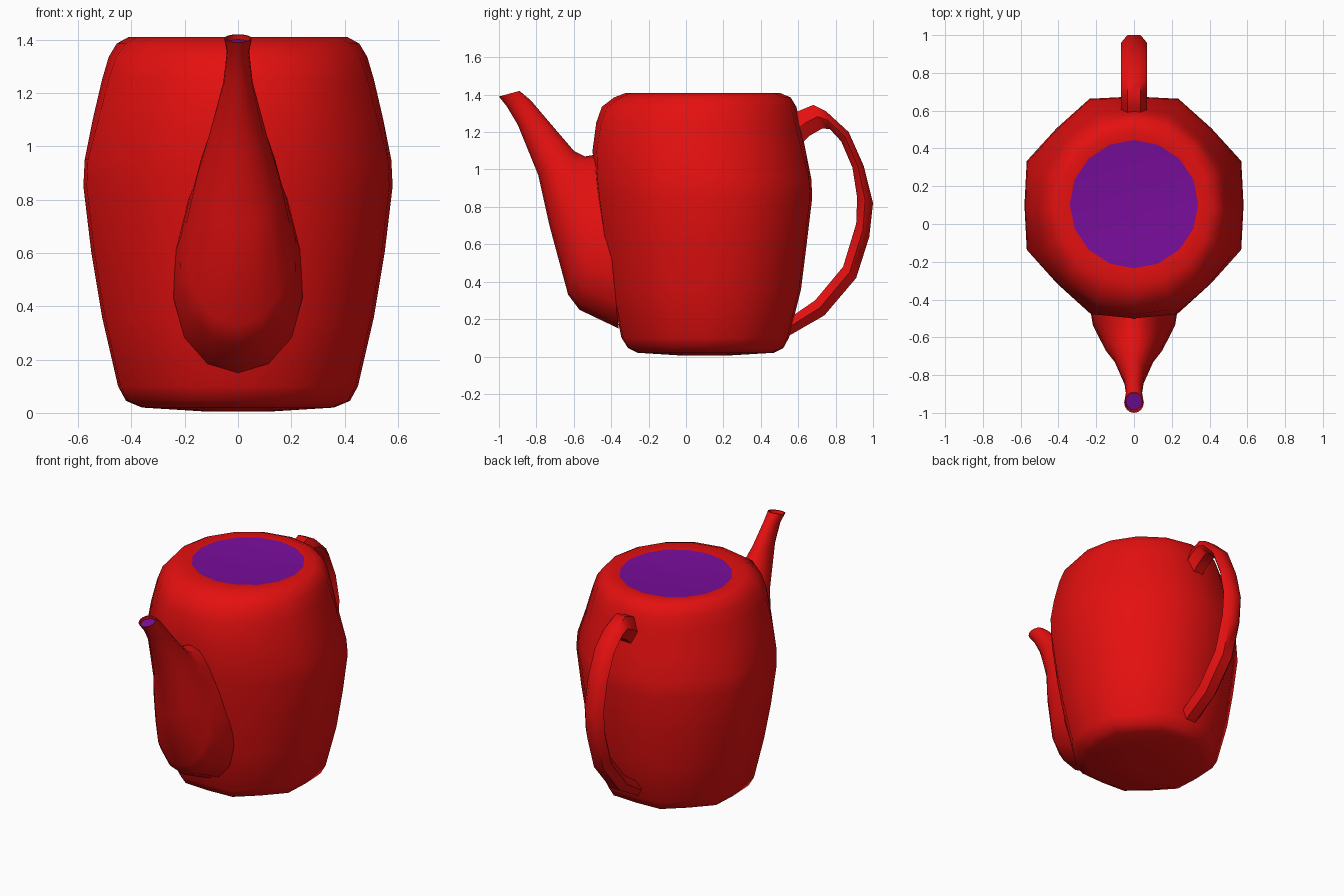
import bpy, bmesh, math
from mathutils import Vector

cube = bpy.data.objects.get("Cube")
if cube:
    bpy.data.objects.remove(cube)


def make_material(name, color):
    m = bpy.data.materials.new(name)
    m.use_nodes = True
    m.diffuse_color = color
    m.node_tree.nodes["Principled BSDF"].inputs["Base Color"].default_value = color
    return m


red = make_material("glossy_red", (0.78, 0.005, 0.005, 1))
purple = make_material("purple_inside", (0.19, 0.004, 0.33, 1))


def loft(name, rings, purple_end=False):
    """Skin a list of rings, cap both ends, and colour the last cap if asked."""
    bm = bmesh.new()
    loops = [[bm.verts.new(p) for p in ring] for ring in rings]
    n = len(loops[0])
    for a, b in zip(loops, loops[1:]):
        for i in range(n):
            j = (i + 1) % n
            bm.faces.new((a[i], a[j], b[j], b[i])).smooth = True
    bm.faces.new(loops[0][::-1])
    end = bm.faces.new(loops[-1])
    if purple_end:
        end.material_index = 1
    bmesh.ops.recalc_face_normals(bm, faces=bm.faces)
    mesh = bpy.data.meshes.new(name)
    bm.to_mesh(mesh)
    bm.free()
    mesh.materials.append(red)
    mesh.materials.append(purple)
    obj = bpy.data.objects.new(name, mesh)
    bpy.context.collection.objects.link(obj)
    bpy.ops.object.select_all(action="DESELECT")
    obj.select_set(True)
    bpy.context.view_layer.objects.active = obj
    bpy.ops.object.shade_smooth_by_angle(angle=math.radians(50))
    return obj


SIDES = 16
angles = [2 * math.pi * i / SIDES for i in range(SIDES)]


# Body: rounded octagon rings
def body_ring(z, half_x, front, back, corner):
    mid, half_y = (front + back) / 2, (back - front) / 2
    pts = []
    for i, a in enumerate(angles):
        k = corner if i % 2 else 1
        pts.append((half_x * k * math.cos(a), mid + half_y * k * math.sin(a), z))
    return pts


# height, half width, front y, back y, corner stretch
body = [
    (0.005, 0.12, -0.02, 0.22, 1.0),
    (0.02, 0.36, -0.26, 0.47, 1.05),
    (0.045, 0.42, -0.31, 0.52, 1.06),
    (0.10, 0.45, -0.345, 0.55, 1.06),
    (0.36, 0.51, -0.40, 0.615, 1.06),
    (0.60, 0.55, -0.44, 0.645, 1.06),
    (0.85, 0.58, -0.475, 0.675, 1.06),
    (0.95, 0.575, -0.485, 0.67, 1.06),
    (1.10, 0.545, -0.50, 0.64, 1.04),
    (1.25, 0.51, -0.48, 0.61, 1.03),
    (1.335, 0.485, -0.45, 0.59, 1.02),
    (1.385, 0.455, -0.385, 0.56, 1.0),
    (1.41, 0.41, -0.32, 0.50, 1.0),
    (1.40, 0.34, -0.235, 0.445, 1.0),
]
loft("pot_body", [body_ring(*r) for r in body], purple_end=True)


# Spout: each ring runs from its front point to its back point in the side plane
def spout_ring(front, back, half_w, egg):
    f, b = Vector((0, *front)), Vector((0, *back))
    mid, axis = (f + b) / 2, (f - b) / 2
    return [mid + axis * math.cos(a)
            + Vector((half_w * math.sin(a) * (1 + egg * math.cos(a)), 0, 0))
            for a in angles]


spout = [
    ((-0.36, 0.15), (-0.45, 1.06), 0.235, 0.3),
    ((-0.57, 0.25), (-0.46, 1.07), 0.215, 0.25),
    ((-0.63, 0.33), (-0.48, 1.08), 0.195, 0.2),
    ((-0.73, 0.70), (-0.54, 1.07), 0.155, 0.1),
    ((-0.79, 0.97), (-0.60, 1.10), 0.11, 0),
    ((-0.90, 1.24), (-0.72, 1.24), 0.055, 0),
    ((-0.96, 1.34), (-0.83, 1.37), 0.042, 0),
    ((-1.00, 1.39), (-0.89, 1.42), 0.052, 0),
    ((-0.993, 1.39), (-0.897, 1.418), 0.046, 0),
    ((-0.985, 1.375), (-0.892, 1.40), 0.043, 0),
]
loft("spout", [spout_ring(*r) for r in spout], purple_end=True)


# Handle: hexagonal tube between its outer and inner curves
def handle_ring(outer, inner, half_w=0.07):
    o, i = Vector((0, *outer)), Vector((0, *inner))
    mid = (o + i) / 2
    w = Vector((half_w, 0, 0))
    return [o + w / 2, mid + w, i + w / 2, i - w / 2, mid - w, o - w / 2]


handle = [
    ((0.575, 1.30), (0.60, 1.12)),
    ((0.62, 1.32), (0.66, 1.18)),
    ((0.68, 1.345), (0.73, 1.22)),
    ((0.75, 1.31), (0.79, 1.20)),
    ((0.87, 1.20), (0.88, 1.05)),
    ((0.95, 1.02), (0.92, 0.88)),
    ((1.00, 0.82), (0.91, 0.72)),
    ((0.98, 0.64), (0.84, 0.48)),
    ((0.91, 0.42), (0.69, 0.30)),
    ((0.74, 0.22), (0.57, 0.215)),
    ((0.54, 0.105), (0.53, 0.19)),
]
# Pair points so every section stays square to the path
inner = [(0.60, 1.12), (0.66, 1.18), (0.73, 1.22), (0.77, 1.215), (0.83, 1.15),
         (0.89, 1.01), (0.915, 0.85), (0.91, 0.71), (0.84, 0.48), (0.69, 0.30), (0.53, 0.19)]
loft("handle", [handle_ring(h[0], p) for h, p in zip(handle, inner)])
